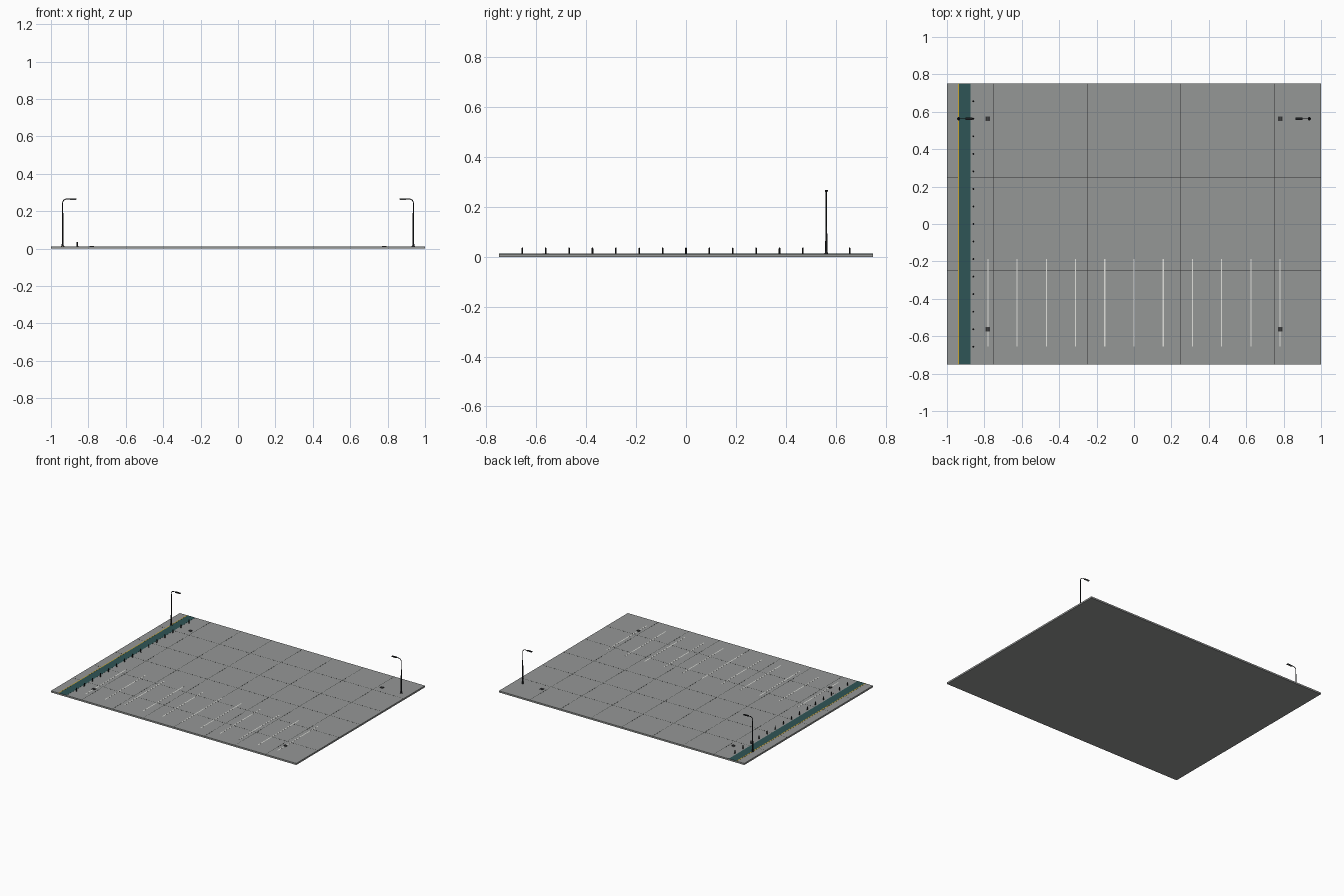
import bpy, bmesh, math
from mathutils import Matrix, Vector

if "Cube" in bpy.data.objects:
    bpy.data.objects.remove(bpy.data.objects["Cube"])

TOP = 0.012      # upper face of the paved slab


def material(name, rgb):
    m = bpy.data.materials.new(name)
    m.diffuse_color = (*rgb, 1)
    m.use_nodes = True
    m.node_tree.nodes["Principled BSDF"].inputs["Base Color"].default_value = m.diffuse_color
    return m


PAVING = material("paving_grey", (0.30, 0.31, 0.305))
JOINT = material("joint_dark", (0.03, 0.03, 0.03))
TEAL = material("lane_teal", (0.028, 0.09, 0.092))
YELLOW = material("line_yellow", (0.60, 0.38, 0.03))
WHITE = material("line_white", (0.75, 0.75, 0.72))
METAL = material("metal_black", (0.012, 0.013, 0.015))
GRATE = material("drain_grey", (0.05, 0.052, 0.055))


def boxes(name, mat, items):
    """items: (x0, x1, y0, y1, z0, z1)"""
    bm = bmesh.new()
    for x0, x1, y0, y1, z0, z1 in items:
        mtx = Matrix.Translation(((x0 + x1) / 2, (y0 + y1) / 2, (z0 + z1) / 2))
        bmesh.ops.create_cube(bm, size=1, matrix=mtx @ Matrix.Diagonal((x1 - x0, y1 - y0, z1 - z0, 1)))
    return finish(name, mat, bm)


def finish(name, mat, bm):
    me = bpy.data.meshes.new(name)
    bm.to_mesh(me)
    bm.free()
    me.materials.append(mat)
    ob = bpy.data.objects.new(name, me)
    bpy.context.collection.objects.link(ob)
    return ob


def cone(bm, x, y, z0, z1, r0, r1, n=12):
    bmesh.ops.create_cone(bm, cap_ends=True, segments=n, radius1=r0, radius2=r1, depth=z1 - z0,
                          matrix=Matrix.Translation((x, y, (z0 + z1) / 2)))


def smooth(ob):
    bpy.ops.object.select_all(action='DESELECT')
    ob.select_set(True)
    bpy.context.view_layer.objects.active = ob
    bpy.ops.object.shade_smooth_by_angle(angle=math.radians(40))


# Paved slab
boxes("paved_slab", PAVING, [(-1, 1, -0.75, 0.75, 0, TOP)])

# Expansion joints on a regular grid
w = 0.0011
boxes("slab_joints", JOINT,
      [(i / 4 - w, i / 4 + w, -0.75, 0.75, TOP - 0.001, TOP + 0.0002) for i in range(-3, 4)]
      + [(-1, 1, j / 4 - w, j / 4 + w, TOP - 0.001, TOP + 0.0002) for j in range(-2, 3)])

# Teal lane with yellow edge line
boxes("teal_lane", TEAL, [(-0.9375, -0.8735, -0.75, 0.75, TOP - 0.001, TOP + 0.0005)])
boxes("yellow_edge_line", YELLOW, [(-0.941, -0.935, -0.75, 0.75, TOP - 0.001, TOP + 0.0008)])

# Parking bay lines
boxes("bay_lines", WHITE,
      [(i * 0.15625 - 0.003, i * 0.15625 + 0.003, -0.656, -0.1875, TOP - 0.001, TOP + 0.0005)
       for i in range(-5, 6)])

# Drain covers: dark pit, frame and bars
pits, bars = [], []
h = 0.0125
for sx in (-1, 1):
    for sy in (-1, 1):
        x, y = sx * 0.78125, sy * 0.5625
        pits.append((x - h, x + h, y - h, y + h, TOP - 0.001, TOP + 0.0006))
        for s in (-1, 1):
            bars.append((x - h, x + h, y + s * 0.0113 - 0.0012, y + s * 0.0113 + 0.0012, TOP, TOP + 0.0012))
        for k in range(-3, 4):
            bx = x + k * 0.0038
            bars.append((bx - 0.0011, bx + 0.0011, y - h, y + h, TOP, TOP + 0.0011))
boxes("drain_pits", JOINT, pits)
boxes("drain_grates", GRATE, bars)

# Row of bollards beside the lane
bm = bmesh.new()
for i in range(-7, 8):
    y = i * 0.09375
    cone(bm, -0.859, y, TOP, 0.034, 0.0032, 0.0032)
    cone(bm, -0.859, y, 0.034, 0.0365, 0.0032, 0.0018)
    cone(bm, -0.859, y, TOP, TOP + 0.0012, 0.005, 0.005)
smooth(finish("bollards", METAL, bm))

# Two street lamps facing inwards
LX, LY = 0.9375, 0.5625
for side, s in (("left", -1), ("right", 1)):
    bm = bmesh.new()
    cone(bm, s * LX, LY, TOP, TOP + 0.002, 0.009, 0.009, 16)
    cone(bm, s * LX, LY, TOP + 0.002, 0.024, 0.0062, 0.0052, 16)
    cone(bm, s * LX, LY, 0.024, 0.245, 0.0044, 0.0028, 16)
    smooth(finish(side + "_lamp_post", METAL, bm))

    # Curved arm
    cu = bpy.data.curves.new(side + "_lamp_arm", 'CURVE')
    cu.dimensions = '3D'
    cu.bevel_depth = 0.0024
    cu.bevel_resolution = 2
    cu.use_fill_caps = True
    r = 0.02
    pts = [(LX, 0.24)] + [(LX - r + r * math.cos(a * math.pi / 16), 0.2445 + r * math.sin(a * math.pi / 16))
                          for a in range(9)] + [(0.895, 0.2645)]
    sp = cu.splines.new('POLY')
    sp.points.add(len(pts) - 1)
    for p, (x, z) in zip(sp.points, pts):
        p.co = (s * x, LY, z, 1)
    cu.materials.append(METAL)
    bpy.context.collection.objects.link(bpy.data.objects.new(side + "_lamp_arm", cu))

    # Flat head with pale lens below
    xa, xb = sorted((s * 0.863, s * 0.902))
    boxes(side + "_lamp_head", METAL, [(xa, xb, LY - 0.006, LY + 0.006, 0.2615, 0.267)])
    boxes(side + "_lamp_lens", WHITE, [(xa + 0.004, xb - 0.004, LY - 0.0042, LY + 0.0042, 0.2605, 0.2617)])
